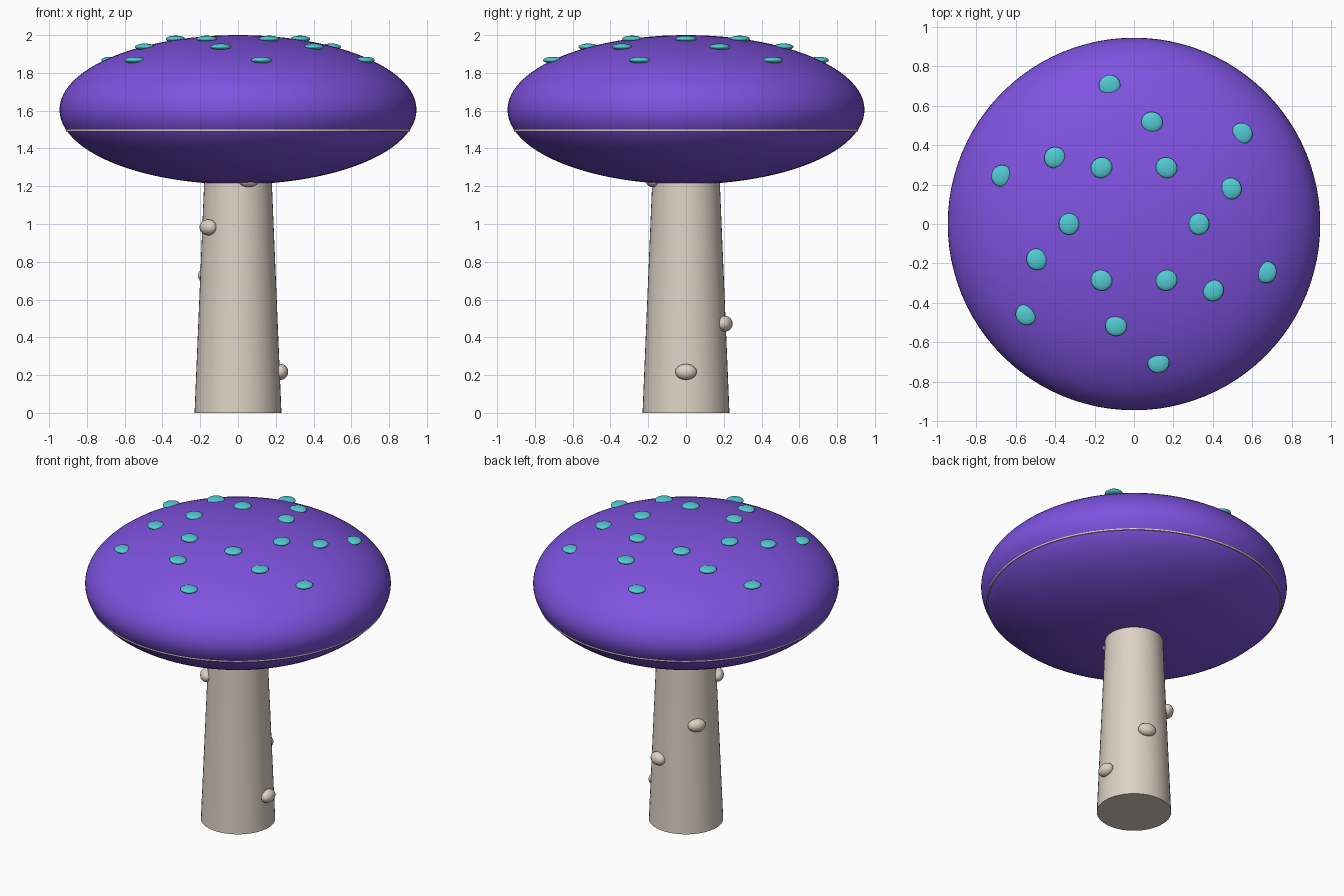
import bpy
from math import cos, sin, radians, sqrt

cube = bpy.data.objects.get("Cube")
if cube:
    bpy.data.objects.remove(cube, do_unlink=True)

CAP_R, CAP_H, CAP_Z = 0.945, 0.395, 1.605
STEM_BASE, STEM_TOP, STEM_H = 0.23, 0.175, 1.32


def material(name, rgb):
    mat = bpy.data.materials.new(name)
    mat.use_nodes = True
    mat.diffuse_color = (*rgb, 1)
    mat.node_tree.nodes["Principled BSDF"].inputs["Base Color"].default_value = (*rgb, 1)
    return mat


purple = material("purple", (0.21, 0.085, 0.74))
teal = material("teal", (0.085, 0.60, 0.65))
beige = material("beige", (0.73, 0.64, 0.55))


def finish(name, mat):
    obj = bpy.context.object
    obj.name = name
    obj.data.materials.append(mat)
    bpy.ops.object.transform_apply(location=False, rotation=False, scale=True)
    bpy.ops.object.shade_smooth_by_angle(angle=radians(40))
    return obj


def ellipsoid(name, mat, loc, scale, turn=0, segments=24, rings=16):
    bpy.ops.mesh.primitive_uv_sphere_add(segments=segments, ring_count=rings, radius=1,
                                         location=loc, rotation=(0, 0, turn))
    bpy.context.object.scale = scale
    return finish(name, mat)


# Tapered stem, its top hidden in the cap
bpy.ops.mesh.primitive_cone_add(vertices=48, radius1=STEM_BASE, radius2=STEM_TOP,
                                depth=STEM_H, location=(0, 0, STEM_H / 2))
finish("stem", beige)

# Cap and the thin rim of the gill plate just showing under it
ellipsoid("cap", purple, (0, 0, CAP_Z), (CAP_R, CAP_R, CAP_H), segments=96, rings=48)
bpy.ops.mesh.primitive_cylinder_add(vertices=96, radius=0.911, depth=0.012,
                                    location=(0, 0, 1.497))
finish("gill_plate", beige)

# Knobs spiralling up the stem
for i in range(5):
    angle = radians(72 * i)
    z = 0.217 + 0.255 * i
    r = STEM_BASE + (STEM_TOP - STEM_BASE) * z / STEM_H + 0.005
    ellipsoid(f"stem_knob_{i + 1}", beige, (r * cos(angle), r * sin(angle), z),
              (0.04, 0.057, 0.042), angle)

# Three rings of six flat spots, each ring turned on from the last
for ring, radius in enumerate((0.33, 0.525, 0.715)):
    z = CAP_Z + CAP_H * sqrt(1 - (radius / CAP_R) ** 2) + 0.004
    for i in range(6):
        angle = radians(20 * ring + 60 * i)
        ellipsoid(f"spot_{ring + 1}_{i + 1}", teal,
                  (radius * cos(angle), radius * sin(angle), z),
                  (0.052, 0.055, 0.018), angle)
